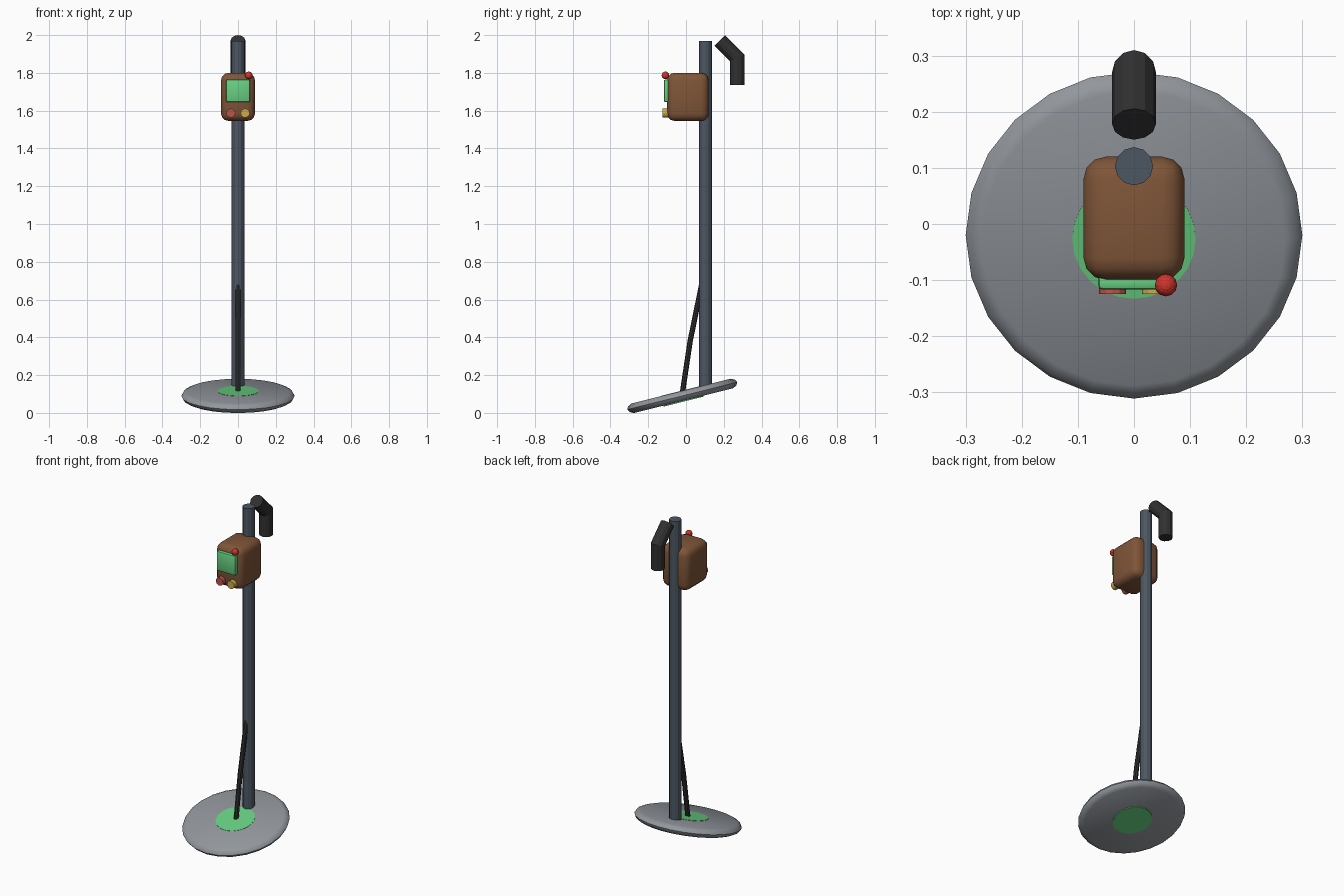
import bpy, bmesh, math
from mathutils import Vector, Matrix

if "Cube" in bpy.data.objects:
    bpy.data.objects.remove(bpy.data.objects["Cube"])


def material(name, rgb):
    lin = [((c / 255 + 0.055) / 1.055) ** 2.4 if c > 10 else c / 3295 for c in rgb]
    m = bpy.data.materials.new(name)
    m.diffuse_color = (*lin, 1)
    m.use_nodes = True
    m.node_tree.nodes["Principled BSDF"].inputs["Base Color"].default_value = m.diffuse_color
    return m


grey = material("coil grey", (146, 151, 157))
green = material("light green", (104, 208, 130))
slate = material("slate pole", (76, 86, 97))
black = material("rubber black", (48, 48, 49))
brown = material("brown casing", (127, 85, 56))
red = material("bright red", (208, 52, 44))
dull_red = material("dull red", (186, 86, 76))
gold = material("gold", (204, 170, 76))


def finish(name, bm, mat, smooth=None):
    bmesh.ops.recalc_face_normals(bm, faces=bm.faces[:])
    me = bpy.data.meshes.new(name)
    bm.to_mesh(me)
    bm.free()
    me.materials.append(mat)
    ob = bpy.data.objects.new(name, me)
    bpy.context.collection.objects.link(ob)
    if smooth:
        bpy.ops.object.select_all(action='DESELECT')
        ob.select_set(True)
        bpy.context.view_layer.objects.active = ob
        bpy.ops.object.shade_smooth_by_angle(angle=math.radians(smooth))
    return ob


def loft(name, rings, mat, smooth=None):
    """Skin a list of rings of points and cap both ends."""
    bm = bmesh.new()
    loops = [[bm.verts.new(p) for p in ring] for ring in rings]
    n = len(loops[0])
    for a, b in zip(loops, loops[1:]):
        for i in range(n):
            j = (i + 1) % n
            bm.faces.new((a[i], a[j], b[j], b[i]))
    bm.faces.new(loops[0])
    bm.faces.new(loops[-1])
    return finish(name, bm, mat, smooth)


def lathe(name, profile, sides, mat, loc, tilt=0, smooth=None):
    """Turn (radius, height) pairs round z, then tilt about x."""
    rings = [[(r * math.cos(2 * math.pi * i / sides), r * math.sin(2 * math.pi * i / sides), z)
              for i in range(sides)] for r, z in profile]
    ob = loft(name, rings, mat, smooth)
    ob.matrix_world = Matrix.Translation(loc) @ Matrix.Rotation(math.radians(tilt), 4, 'X')
    return ob


def tube(name, path, r, sides, mat):
    """Mitred tube along (y, z) points in the centre plane."""
    pts = [Vector((0, y, z)) for y, z in path]
    rings = []
    for k, p in enumerate(pts):
        d0 = (p - pts[k - 1]).normalized() if k else (pts[1] - p).normalized()
        d1 = (pts[k + 1] - p).normalized() if k < len(pts) - 1 else d0
        t = (d0 + d1).normalized()
        side = Vector((0, -t.z, t.y)) * (r / t.dot(d0))
        rings.append([p + Vector((r * math.cos(a), 0, 0)) + side * math.sin(a)
                      for a in (2 * math.pi * i / sides for i in range(sides))])
    return loft(name, rings, mat)


def rounded_box(name, size, loc, bevel, segments, mat):
    bm = bmesh.new()
    bmesh.ops.create_cube(bm, size=1)
    bmesh.ops.scale(bm, vec=size, verts=bm.verts[:])
    bmesh.ops.bevel(bm, geom=bm.edges[:], offset=bevel, segments=segments,
                    profile=0.5, affect='EDGES')
    ob = finish(name, bm, mat, 40)
    ob.location = loc
    return ob


# search coil, tilted up at the back, with its green centre
coil = (0, -0.02, 0.09)
lathe("search_coil", [(0.27, -0.026), (0.291, -0.016), (0.3, 0), (0.291, 0.016), (0.27, 0.026)],
      24, grey, coil, 14, 40)
lathe("coil_centre", [(0.11, -0.031), (0.11, 0.0275)], 24, green, coil, 14)

# pole and cable
lathe("pole", [(0.034, 0.12), (0.034, 1.97)], 12, slate, (0, 0.103, 0))
tube("cable", [(-0.02, 0.1), (0.022, 0.38), (0.085, 0.69)], 0.014, 8, black)

# hooked grip
tube("grip", [(0.178, 1.972), (0.271, 1.879), (0.271, 1.735)], 0.039, 12, black)

# control box with screen, knobs and lamp
rounded_box("control_box", (0.18, 0.22, 0.255), (0, 0.01, 1.673), 0.04, 3, brown)
rounded_box("screen", (0.128, 0.028, 0.12), (0, -0.103, 1.705), 0.008, 2, green)
for name, x, mat in (("left_knob", -0.038, dull_red), ("right_knob", 0.038, gold)):
    lathe(name, [(0.024, 0), (0.024, 0.045)], 12, mat, (x, -0.08, 1.587), 90)

bm = bmesh.new()
bmesh.ops.create_uvsphere(bm, u_segments=12, v_segments=8, radius=0.02)
lamp = finish("lamp", bm, red)
lamp.location = (0.057, -0.109, 1.787)
